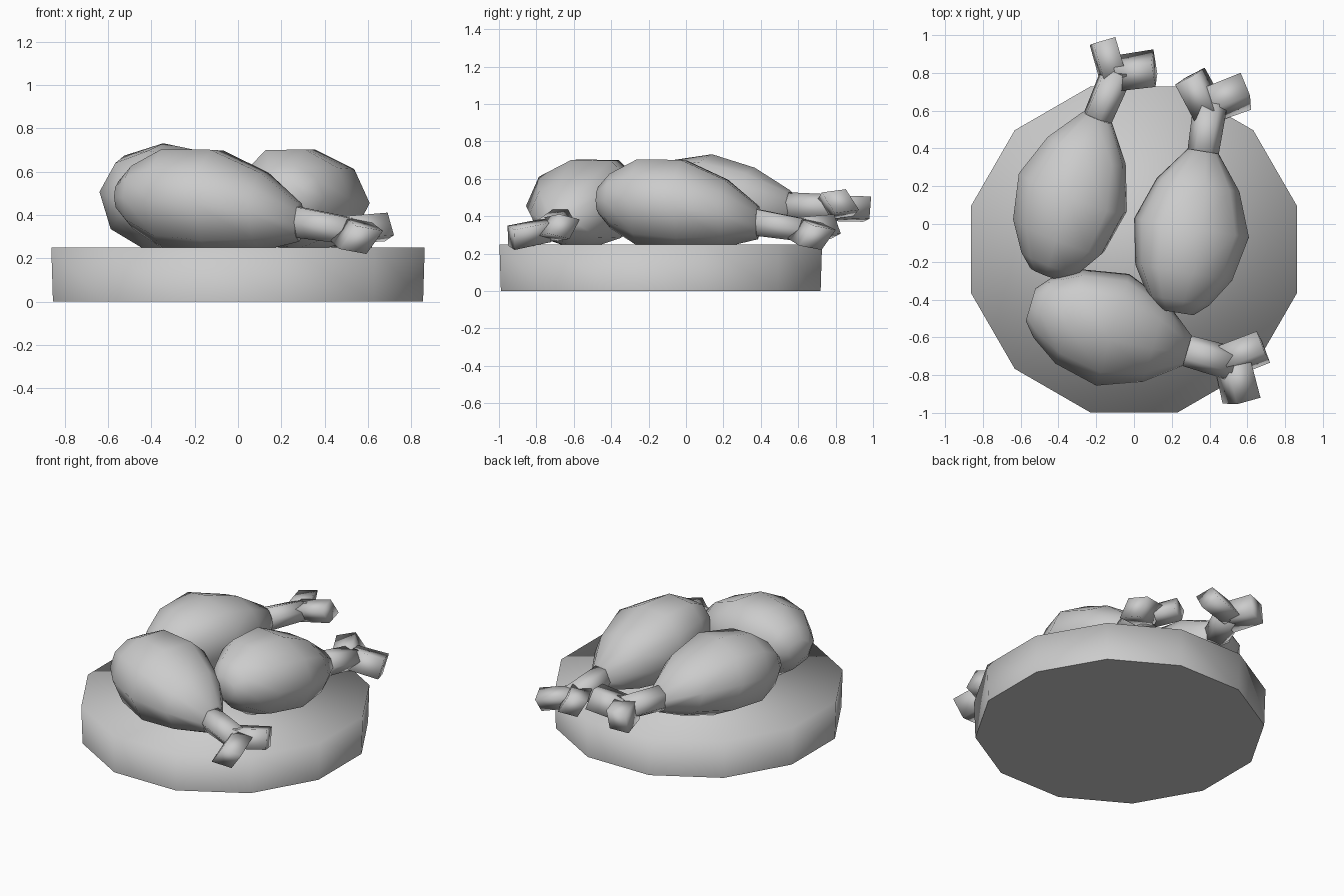
import bpy, bmesh
from math import cos, sin, pi, radians
from mathutils import Vector, Matrix

if "Cube" in bpy.data.objects:
    bpy.data.objects.remove(bpy.data.objects["Cube"])


def tube(bm, sections, angles, phase=0.0, mirror=1):
    """Closed tube through sections (along, side, height, half width, half height)."""
    axis = Vector(sections[-1][:3]) - Vector(sections[0][:3])
    across = Vector((0, 0, 1)).cross(axis).normalized()
    up = Vector((0, 0, 1))
    if len(sections) == 2:
        up = axis.cross(across).normalized()
    rings = []
    for u, s, z, w, h in sections:
        ring = []
        for a, k in angles:
            off = Matrix.Rotation(phase, 2) @ Vector((mirror * w * k * cos(radians(a)), h * k * sin(radians(a))))
            ring.append(bm.verts.new(Vector((u, mirror * s, z)) + across * off.x + up * off.y))
        rings.append(ring)
    n = len(angles)
    for a, b in zip(rings, rings[1:]):
        for i in range(n):
            j = (i + 1) % n
            bm.faces.new((a[i], a[j], b[j], b[i]))
    bm.faces.new(rings[0][::-1])
    bm.faces.new(rings[-1])


def finish(name, bm, matrix, angle):
    bmesh.ops.transform(bm, matrix=matrix, verts=bm.verts)
    bmesh.ops.recalc_face_normals(bm, faces=bm.faces)
    mesh = bpy.data.meshes.new(name)
    bm.to_mesh(mesh)
    bm.free()
    ob = bpy.data.objects.new(name, mesh)
    bpy.context.collection.objects.link(ob)
    bpy.ops.object.select_all(action='DESELECT')
    ob.select_set(True)
    bpy.context.view_layer.objects.active = ob
    bpy.ops.object.shade_smooth_by_angle(angle=radians(angle))


# Twelve-sided plate: soft upper rim, sharp lower rim
bm = bmesh.new()
bmesh.ops.create_cone(bm, cap_ends=True, segments=12, radius1=0.885, radius2=0.893, depth=0.25)
for e in bm.edges:
    e.smooth = not all(v.co.z < 0 for v in e.verts)
finish("plate", bm, Matrix.Translation((0, -0.135, 0.125)) @ Matrix.Rotation(pi / 12, 4, 'Z'), 179)

# Drumstick profile: along, side, height, half width, half height
MEAT = [(0.005, 0.01, 0.485, 0.09, 0.07),
        (0.07, 0.01, 0.48, 0.165, 0.145),
        (0.22, 0.005, 0.47, 0.26, 0.23),
        (0.46, 0.0, 0.455, 0.308, 0.243),
        (0.69, 0.0, 0.415, 0.222, 0.18),
        (0.87, 0.0, 0.365, 0.083, 0.088)]
SHAFT = [(0.84, 0.0, 0.37, 0.083, 0.082), (1.12, 0.0, 0.325, 0.09, 0.07)]
KNOB_LEFT = [(1.08, 0.0, 0.33, 0.10, 0.07), (1.252, 0.13, 0.345, 0.098, 0.072)]
KNOB_RIGHT = [(1.12, 0.0, 0.325, 0.105, 0.07), (1.218, -0.175, 0.285, 0.11, 0.072)]
# Ring corners (angle, scale): the meat's ridge sits off centre
MEAT_RING = [(0, 1), (35, 1.06), (62, 1.13), (100, 1.03), (140, 1), (180, 1), (225, 1), (270, 1), (315, 1)]
SIX = [(i * 60, 1) for i in range(6)]
FOUR = [(i * 90, 1) for i in range(4)]


def spin(centre, degrees):
    c = Vector(centre)
    return Matrix.Translation(c) @ Matrix.Rotation(radians(degrees), 4, 'X') @ Matrix.Translation(-c)


def drumstick(label, x, y, heading, tilt=0.0, lift=0.0, mirror=1, meat_roll=0.0, bone_roll=0.0):
    pivot = Vector((0.4, 0, 0.46))
    m = (Matrix.Translation((x, y, lift)) @ Matrix.Rotation(radians(heading), 4, 'Z')
         @ Matrix.Translation(pivot) @ Matrix.Rotation(radians(-tilt), 4, 'Y')
         @ Matrix.Translation(-pivot))
    bm = bmesh.new()
    tube(bm, MEAT, MEAT_RING, mirror=mirror)
    finish(label + "_meat", bm, m @ spin(pivot, meat_roll), 60)
    # Forked bone, rolled about its own shaft
    bm = bmesh.new()
    tube(bm, SHAFT, SIX)
    tube(bm, KNOB_LEFT, FOUR, 0.4 * mirror)
    tube(bm, KNOB_RIGHT, FOUR, 0.4 * mirror)
    finish(label + "_bone", bm, m @ spin((1, 0, 0.33), bone_roll), 95)


# Three drumsticks laid on the plate
drumstick("right_drumstick", 0.235, -0.475, 81.3)
drumstick("left_drumstick", -0.48, -0.265, 70, tilt=8, lift=0.018, mirror=-1, meat_roll=10, bone_roll=-20)
drumstick("front_drumstick", -0.555, -0.435, -15.8)
